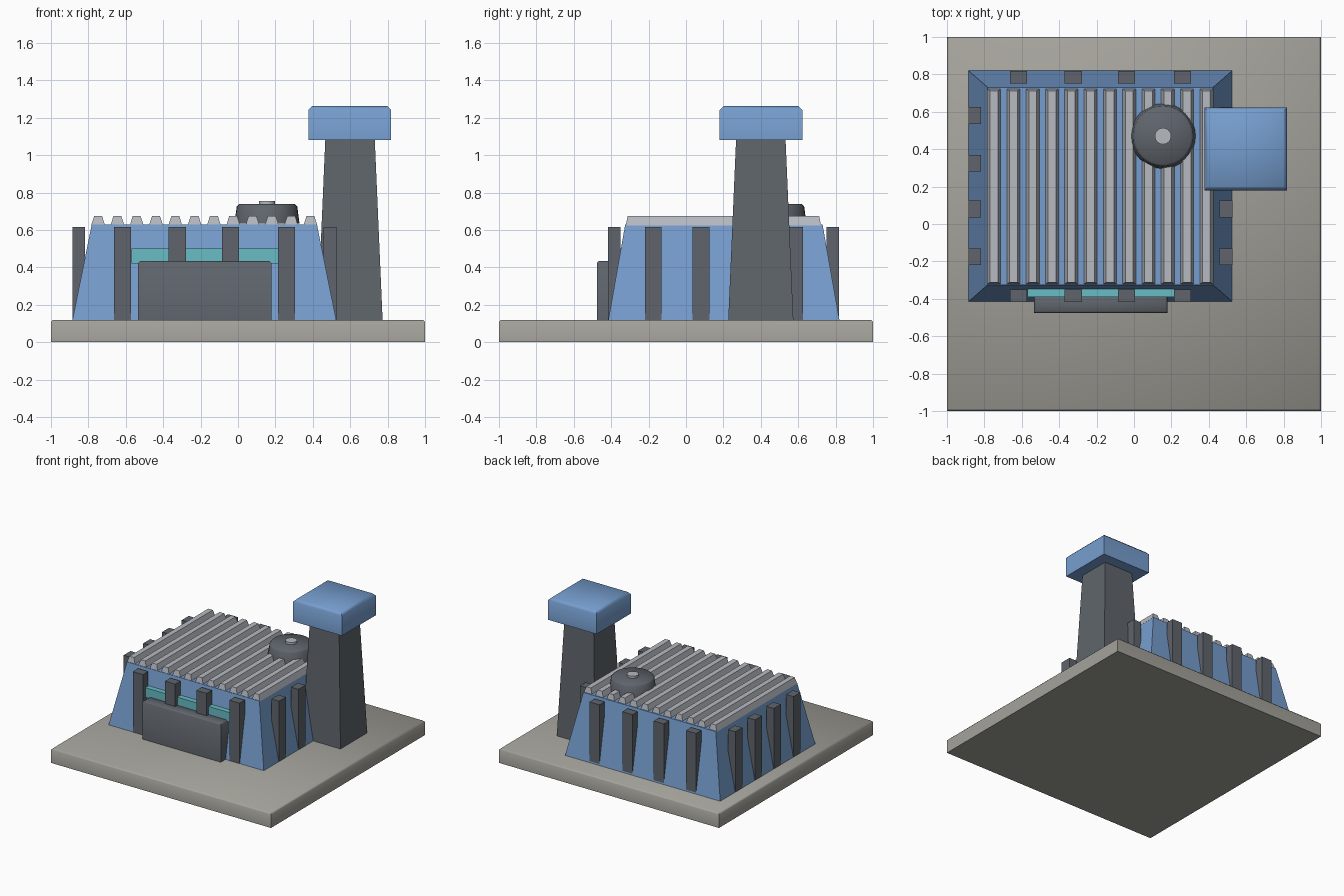
import bpy, math

if "Cube" in bpy.data.objects:
    bpy.data.objects.remove(bpy.data.objects["Cube"])


def material(name, rgb):
    m = bpy.data.materials.new(name)
    m.diffuse_color = (*rgb, 1)
    m.use_nodes = True
    m.node_tree.nodes["Principled BSDF"].inputs["Base Color"].default_value = m.diffuse_color
    return m


BLUE = material("blue wall", (0.18, 0.34, 0.62))
STONE = material("warm grey slab", (0.37, 0.36, 0.325))
DARK = material("dark steel", (0.115, 0.13, 0.15))
LIGHT = material("light metal", (0.47, 0.49, 0.53))
TEAL = material("teal glass", (0.14, 0.51, 0.56))


def loft(name, rings, mat, smooth=None):
    """Skin a stack of equal-sized rings of points and cap both ends."""
    n = len(rings[0])
    verts = [p for ring in rings for p in ring]
    faces = [tuple(reversed(range(n)))]
    for k in range(len(rings) - 1):
        a, b = k * n, (k + 1) * n
        for i in range(n):
            j = (i + 1) % n
            faces.append((a + i, a + j, b + j, b + i))
    faces.append(tuple(range(len(verts) - n, len(verts))))
    mesh = bpy.data.meshes.new(name)
    mesh.from_pydata(verts, [], faces)
    mesh.materials.append(mat)
    if smooth:
        mesh.shade_smooth()
        mesh.set_sharp_from_angle(angle=math.radians(smooth))
    ob = bpy.data.objects.new(name, mesh)
    bpy.context.collection.objects.link(ob)
    return ob


def rect(x0, x1, y0, y1, z):
    return [(x0, y0, z), (x1, y0, z), (x1, y1, z), (x0, y1, z)]


def circle(cx, cy, r, z, n=32):
    return [(cx + r * math.cos(math.tau * i / n),
             cy + r * math.sin(math.tau * i / n), z) for i in range(n)]


def box(name, x0, x1, y0, y1, z0, z1, mat, chamfer=0):
    """Upright box, optionally with a smooth chamfer around its top."""
    c = chamfer
    rings = [rect(x0, x1, y0, y1, z0), rect(x0, x1, y0, y1, z1 - c)]
    if c:
        rings.append(rect(x0 + c, x1 - c, y0 + c, y1 - c, z1))
    return loft(name, rings, mat, 50 if c else None)


# Ground slab and sloping main hall
box("base_slab", -1, 1, -1, 1, 0, 0.12, STONE, 0.012)
loft("main_hall", [rect(-0.885, 0.525, -0.415, 0.82, 0.12),
                   rect(-0.782, 0.422, -0.325, 0.73, 0.63)], BLUE)

# Roof ridges running front to back
for i in range(12):
    x = -0.748 + i * 0.1032
    loft(f"roof_ridge_{i + 1}", [rect(x - 0.037, x + 0.037, -0.322, 0.722, 0.625),
                                 rect(x - 0.021, x + 0.021, -0.312, 0.712, 0.675)], LIGHT)

# Buttresses around the four walls
for i, x in enumerate((-0.618, -0.325, -0.04, 0.26)):
    for side, y in (("front", -0.417), ("back", 0.75)):
        box(f"{side}_buttress_{i + 1}", x - 0.046, x + 0.046, y, y + 0.068, 0.12, 0.617, DARK)
for i, y in enumerate((-0.175, 0.08, 0.325, 0.58)):
    for side, x in (("left", -0.886), ("right", 0.458)):
        box(f"{side}_buttress_{i + 1}", x, x + 0.068, y - 0.045, y + 0.045, 0.12, 0.617, DARK)

# Window band and the entrance block below it
box("window_band", -0.57, 0.215, -0.39, -0.33, 0.42, 0.5, TEAL)
box("entrance_block", -0.535, 0.178, -0.477, -0.38, 0.12, 0.433, DARK, 0.01)

# Tapered tower with a wide cap
loft("tower", [rect(0.425, 0.773, 0.226, 0.574, 0.12),
               rect(0.467, 0.731, 0.268, 0.532, 1.09)], DARK)
box("tower_cap", 0.376, 0.818, 0.18, 0.622, 1.08, 1.262, BLUE, 0.02)

# Round roof vent with a small hub
loft("roof_vent", [circle(0.155, 0.47, 0.174, 0.635), circle(0.155, 0.47, 0.162, 0.725),
                   circle(0.155, 0.47, 0.15, 0.738)], DARK, 50)
loft("vent_hub", [circle(0.155, 0.47, 0.044, 0.73, 16),
                  circle(0.155, 0.47, 0.044, 0.756, 16)], LIGHT, 40)
